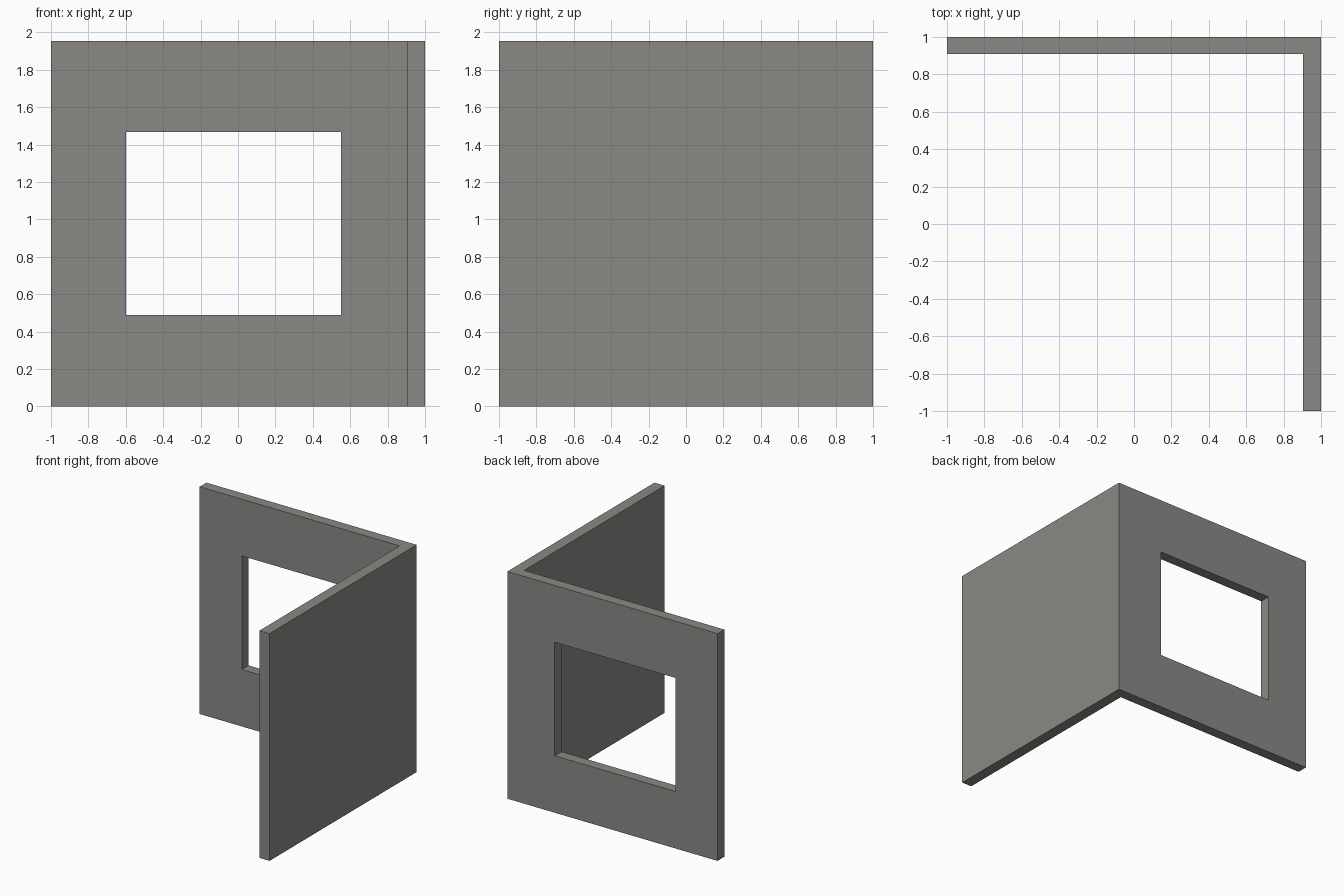
import bpy, bmesh

if "Cube" in bpy.data.objects:
    bpy.data.objects.remove(bpy.data.objects["Cube"])

H = 1.955  # wall height

grey = bpy.data.materials.new("warm grey")
grey.diffuse_color = (0.258, 0.250, 0.235, 1.0)
grey.use_nodes = True
grey.node_tree.nodes["Principled BSDF"].inputs["Base Color"].default_value = grey.diffuse_color


def prism(name, outline, z0, z1):
    """Extrude a plan outline (counter-clockwise) from z0 to z1."""
    bm = bmesh.new()
    base = bm.faces.new([bm.verts.new((x, y, z0)) for x, y in outline])
    top = bmesh.ops.extrude_face_region(bm, geom=[base], use_keep_orig=True)["geom"]
    verts = [v for v in top if isinstance(v, bmesh.types.BMVert)]
    bmesh.ops.translate(bm, verts=verts, vec=(0, 0, z1 - z0))
    bmesh.ops.recalc_face_normals(bm, faces=bm.faces)
    mesh = bpy.data.meshes.new(name)
    bm.to_mesh(mesh)
    bm.free()
    mesh.materials.append(grey)
    obj = bpy.data.objects.new(name, mesh)
    bpy.context.collection.objects.link(obj)
    return obj


# L-shaped corner wall
wall = prism("corner_wall", [(-1, 0.908), (0.904, 0.908), (0.904, -1),
                             (1, -1), (1, 1), (-1, 1)], 0, H)

# Window opening in the back wall
cutter = prism("window_cutter", [(-0.6, 0.8), (0.55, 0.8),
                                 (0.55, 1.1), (-0.6, 1.1)], 0.49, 1.467)
cut = wall.modifiers.new("window_opening", 'BOOLEAN')
cut.operation = 'DIFFERENCE'
cut.solver = 'EXACT'
cut.object = cutter
cutter.hide_render = True
cutter.hide_set(True)
